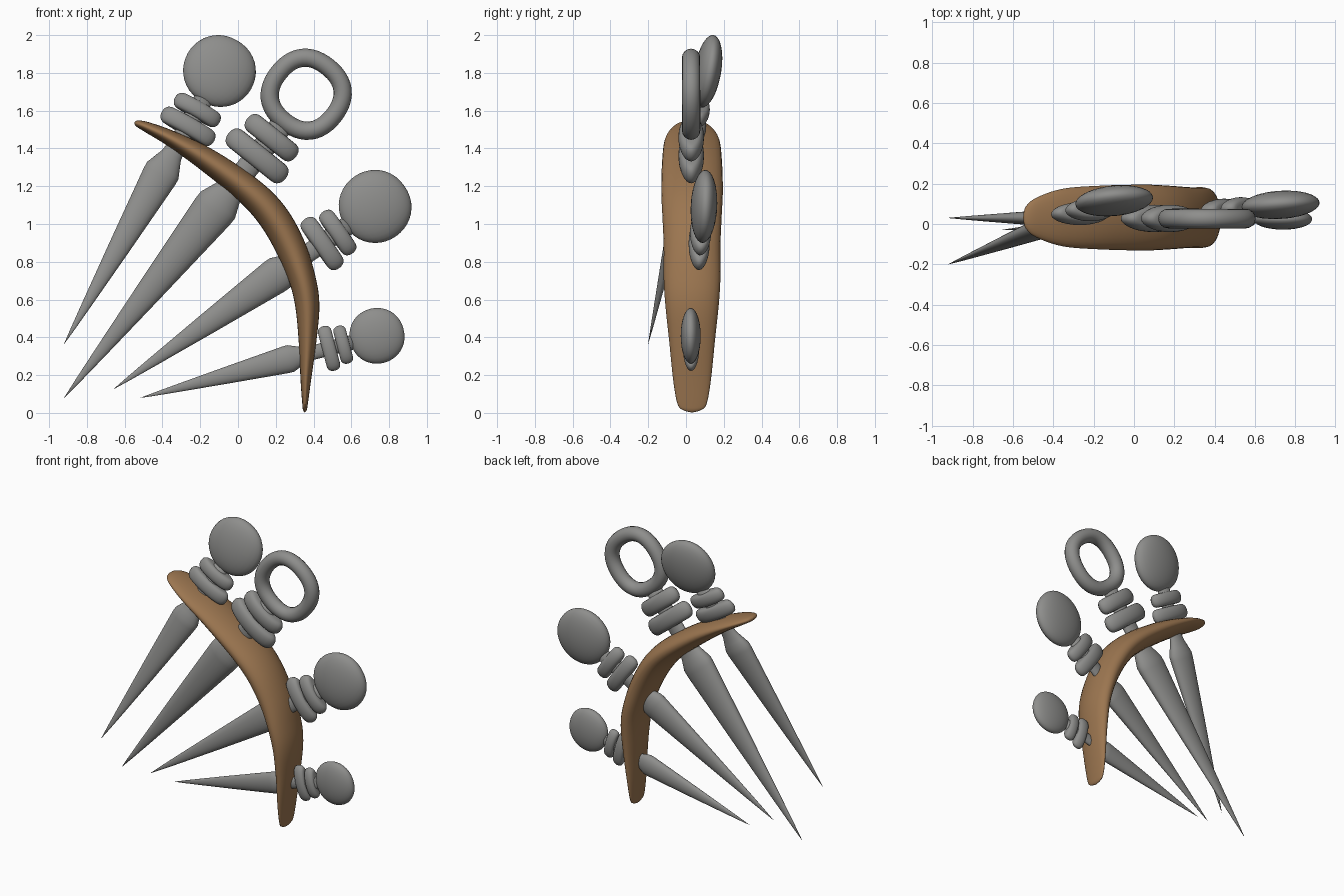
import bpy, bmesh, math
from mathutils import Vector

if "Cube" in bpy.data.objects:
    bpy.data.objects.remove(bpy.data.objects["Cube"])


def material(name, rgb):
    m = bpy.data.materials.new(name)
    m.diffuse_color = (*rgb, 1)
    m.use_nodes = True
    m.node_tree.nodes["Principled BSDF"].inputs["Base Color"].default_value = m.diffuse_color
    return m


METAL = material("dull_grey_metal", (0.27, 0.27, 0.262))
BROWN = material("brown_leather", (0.33, 0.18, 0.08))


def skin(name, loops, mat, closed=False):
    """Join loops of points into a smooth surface, capping open ends."""
    bm = bmesh.new()
    rows = [[bm.verts.new(p) for p in loop] for loop in loops]
    n = len(rows[0])
    pairs = list(zip(rows, rows[1:]))
    if closed:
        pairs.append((rows[-1], rows[0]))
    for a, b in pairs:
        for i in range(n):
            j = (i + 1) % n
            bm.faces.new((a[i], a[j], b[j], b[i]))
    if not closed:
        bm.faces.new(rows[0])
        bm.faces.new(rows[-1])
    bmesh.ops.remove_doubles(bm, verts=bm.verts, dist=1e-5)
    bmesh.ops.recalc_face_normals(bm, faces=bm.faces)
    for f in bm.faces:
        f.smooth = True
    me = bpy.data.meshes.new(name)
    bm.to_mesh(me)
    bm.free()
    me.materials.append(mat)
    ob = bpy.data.objects.new(name, me)
    bpy.context.collection.objects.link(ob)
    return ob


def ellipse(c, v, w, a, b, n=28):
    return [c + v * (a * math.cos(2 * math.pi * i / n)) + w * (b * math.sin(2 * math.pi * i / n))
            for i in range(n)]


def spike(index, tip, head, looped=False):
    """One spike; all proportions are fractions of the tip-to-head length."""
    tip, head = Vector(tip), Vector(head)
    axis = head - tip
    L = axis.length
    u = axis.normalized()
    w = Vector((0, 1, 0))
    w = (w - u * w.dot(u)).normalized()
    v = u.cross(w)

    def part(name, sections):
        skin(f"{name}_{index}", [ellipse(tip + axis * t, v, w, a * L, b * L)
                                 for t, a, b in sections], METAL)

    # blade with shoulder and neck
    outline = [(0, 0.0005), (0.06, 0.007), (0.15, 0.0155), (0.35, 0.0335), (0.55, 0.0505),
               (0.615, 0.056), (0.635, 0.056), (0.66, 0.046), (0.69, 0.034), (0.72, 0.029),
               (0.80, 0.030), (0.905, 0.030)]
    part("blade", [(t, a, a * 0.55) for t, a in outline])
    # two rounded collars
    for k, (t, a, h) in enumerate(((0.797, 0.094, 0.028), (0.857, 0.08, 0.026))):
        secs = []
        for i in range(13):
            q = math.pi * i / 12
            r = math.sin(q) ** 0.7
            secs.append((t - h * math.cos(q), a - h + h * r, 0.012 + 0.021 * r))
        part(f"collar{k + 1}", secs)
    if looped:
        # slightly squared loop handle
        loops = []
        for i in range(48):
            q = 2 * math.pi * i / 48
            d = u * math.cos(q) + v * math.sin(q)
            R = 0.092 * L * (1 - 0.025 * math.cos(4 * q))
            loops.append(ellipse(head + d * R, d, w, 0.0235 * L, 0.0235 * L, 16))
        skin(f"loop_handle_{index}", loops, METAL, closed=True)
    else:
        # flattened round pommel
        secs = []
        for i in range(21):
            q = math.pi * i / 20
            r = max(math.sin(q), 1e-5) ** 0.93
            secs.append((1 - 0.112 * math.cos(q), 0.114 * r, 0.041 * r))
        part("pommel", secs)


spike(1, (-0.92, -0.20, 0.366), (-0.098, 0.115, 1.81))
spike(2, (-0.92, 0.03, 0.08), (0.361, 0.027, 1.687), looped=True)
spike(3, (-0.657, -0.03, 0.127), (0.726, 0.095, 1.093))
spike(4, (-0.515, 0.035, 0.08), (0.736, 0.025, 0.408))

# curved band: x, z, half thickness, half width
KEYS = [(-0.549, 1.538, 0.001, 0.002), (-0.535, 1.533, 0.016, 0.055), (-0.48, 1.512, 0.028, 0.10),
        (-0.35, 1.450, 0.043, 0.143), (-0.16, 1.337, 0.063, 0.158), (0.055, 1.178, 0.076, 0.163),
        (0.182, 1.045, 0.082, 0.157), (0.277, 0.88, 0.080, 0.150), (0.34, 0.71, 0.071, 0.150),
        (0.367, 0.568, 0.064, 0.141), (0.368, 0.38, 0.047, 0.121), (0.359, 0.175, 0.028, 0.10),
        (0.355, 0.05, 0.015, 0.078), (0.354, 0.016, 0.010, 0.05), (0.353, 0.002, 0.001, 0.002)]
P = [Vector(k) for k in KEYS]
path = []
for i in range(len(P) - 1):
    p0, p1, p2, p3 = P[max(i - 1, 0)], P[i], P[i + 1], P[min(i + 2, len(P) - 1)]
    for s in range(5):
        t = s / 5
        path.append(0.5 * (2 * p1 + (p2 - p0) * t + (2 * p0 - 5 * p1 + 4 * p2 - p3) * t * t
                           + (3 * p1 - p0 - 3 * p2 + p3) * t ** 3))
path.append(P[-1])
loops = []
for i, p in enumerate(path):
    d = path[min(i + 1, len(path) - 1)] - path[max(i - 1, 0)]
    normal = Vector((-d[1], 0, d[0])).normalized()
    loops.append(ellipse(Vector((p[0], 0.032, p[1])), normal, Vector((0, 1, 0)),
                         max(p[2], 0.001), max(p[3], 0.002)))
skin("curved_band", loops, BROWN)
